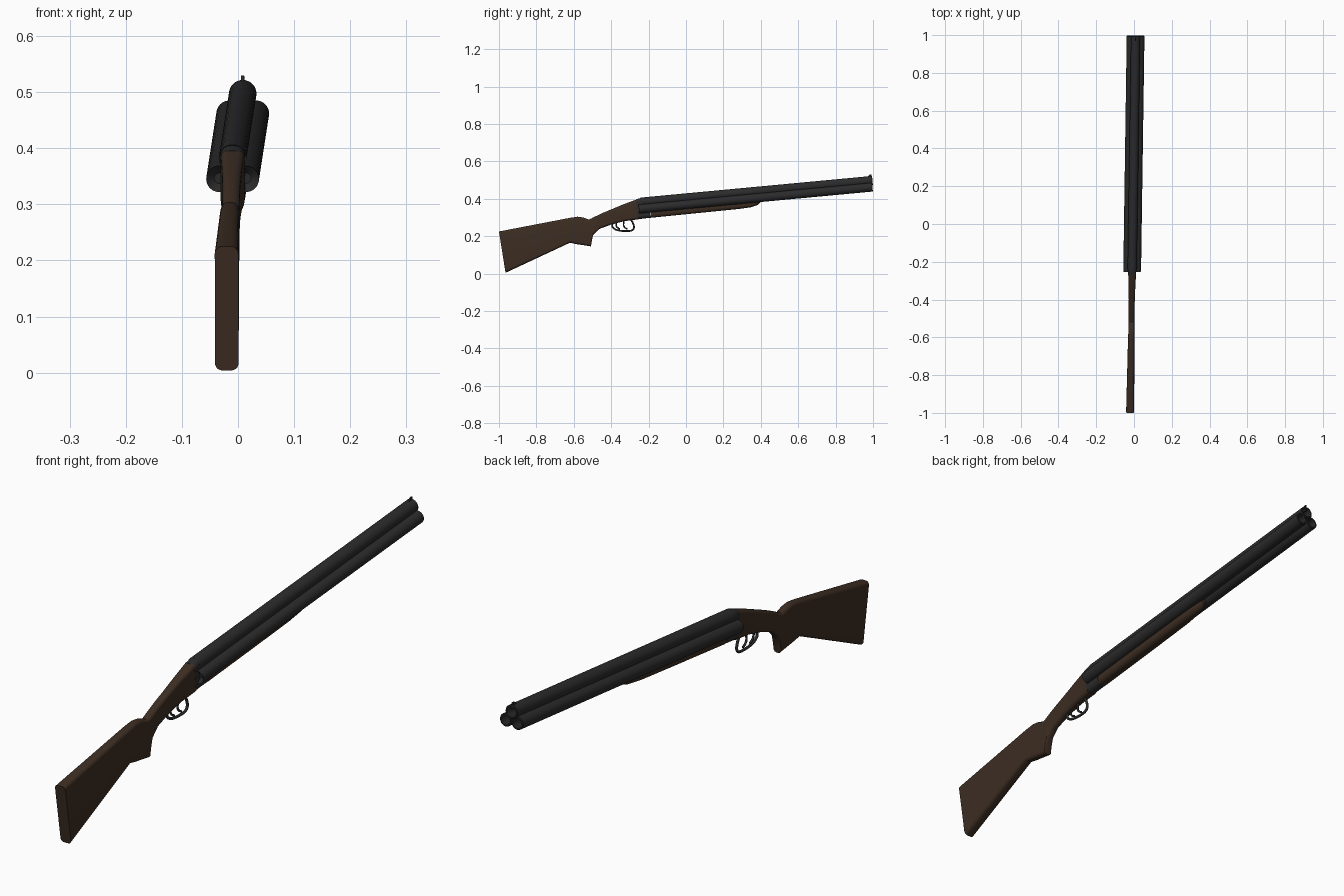
import bpy, bmesh
from math import sin, cos, pi, radians
from mathutils import Vector

if "Cube" in bpy.data.objects:
    bpy.data.objects.remove(bpy.data.objects["Cube"])


def material(name, rgb):
    m = bpy.data.materials.new(name)
    m.use_nodes = True
    m.diffuse_color = (*rgb, 1)
    m.node_tree.nodes["Principled BSDF"].inputs["Base Color"].default_value = (*rgb, 1)
    return m


WOOD = material("dark walnut", (0.045, 0.026, 0.016))
STEEL = material("blackened steel", (0.024, 0.024, 0.025))


def place(x, y, z):
    """The whole gun is turned slightly about the vertical."""
    return Vector((x + 0.0145 * y - 0.006, y, z))


def finish(obj, mat):
    obj.data.materials.append(mat)
    if obj.type == 'MESH':
        bpy.ops.object.select_all(action='DESELECT')
        obj.select_set(True)
        bpy.context.view_layer.objects.active = obj
        bpy.ops.object.shade_smooth_by_angle(angle=radians(35))
    return obj


def loft(name, rings, mat):
    """Skin a row of equal closed rings and cap both ends."""
    bm = bmesh.new()
    rows = [[bm.verts.new(place(*p)) for p in ring] for ring in rings]
    n = len(rows[0])
    for a, b in zip(rows, rows[1:]):
        for i in range(n):
            j = (i + 1) % n
            bm.faces.new((a[i], a[j], b[j], b[i]))
    bm.faces.new(rows[0])
    bm.faces.new(rows[-1])
    bmesh.ops.recalc_face_normals(bm, faces=bm.faces)
    mesh = bpy.data.meshes.new(name)
    bm.to_mesh(mesh)
    bm.free()
    obj = bpy.data.objects.new(name, mesh)
    bpy.context.collection.objects.link(obj)
    return finish(obj, mat)


def section(yt, zt, yb, zb, hw, radius):
    """Rounded rectangle standing between a top and a bottom point."""
    top, bottom = Vector((0, yt, zt)), Vector((0, yb, zb))
    height = (top - bottom).length
    up = (top - bottom) / height
    mid = (top + bottom) / 2
    r = min(radius, hw, height / 2)
    ring = []
    for corner, (sx, sz) in enumerate(((1, 1), (-1, 1), (-1, -1), (1, -1))):
        for k in range(6):
            a = (corner + k / 5) * pi / 2
            p = mid + up * (sz * (height / 2 - r) + r * sin(a))
            ring.append((sx * (hw - r * 0.999) + r * 0.998 * cos(a), p.y, p.z))
    return ring


# Shoulder stock with pistol grip and wrist
stock = [
    (-1.0, .225, -.965, .004, .021), (-.62, .298, -.62, .165, .017),
    (-.58, .304, -.585, .157, .016), (-.55, .300, -.55, .152, .016),
    (-.52, .289, -.508, .145, .0155), (-.507, .294, -.504, .172, .0155),
    (-.49, .303, -.497, .205, .0155), (-.45, .322, -.465, .238, .0155),
    (-.40, .343, -.40, .262, .016), (-.33, .372, -.33, .280, .018),
    (-.262, .397, -.255, .290, .021),
]
loft("stock", [section(*s, .013) for s in stock], WOOD)

# Steel receiver between stock and barrels
receiver = [
    (-.268, .396, -.258, .290, .0213), (-.240, .405, -.23, .294, .022),
    (-.20, .406, -.19, .298, .022),
]
loft("receiver", [section(*s, .018) for s in receiver], STEEL)

# Wooden fore-end under the barrels
fore_end = [
    (-.19, .35, -.19, .298, .022), (.10, .38, .10, .327, .022),
    (.28, .395, .28, .345, .021), (.35, .40, .35, .355, .019),
    (.385, .403, .385, .367, .016), (.40, .405, .40, .382, .012),
]
loft("fore_end", [section(*s, .016) for s in fore_end], WOOD)

# Three hollow barrels sharing one rising direction
AXIS = Vector((0, 1, .0935)).normalized()
UP = Vector((0, -AXIS.z, AXIS.y))


def barrel(name, x, z, rear, r):
    muzzle = Vector((x, .997, z))
    bore = r * .74
    length = (.997 - rear) / AXIS.y
    profile = [(-length + r * .6 * (1 - sin(a)), r * (.4 + .6 * cos(pi / 2 - a)))
               for a in (k * pi / 10 for k in range(6))]
    profile += [(-.002, r), (0, r - .002), (0, bore), (-.25, bore)]
    rings = []
    for t, rad in profile:
        c = muzzle + AXIS * t
        ring = []
        for k in range(32):
            a = k * pi / 16
            ring.append(c + UP * rad * sin(a) + Vector((rad * cos(a), 0, 0)))
        rings.append(ring)
    return loft(name, rings, STEEL)


barrel("top_barrel", 0, .4975, -.24, .0245)
for side, s in (("left", 1), ("right", -1)):
    barrel(side + "_barrel", s * .0235, .462, -.252, .0235)

# Front sight blade
loft("front_sight", [section(.972, .519, .972, .505, .003, .002),
                     section(.982, .530, .982, .505, .003, .002),
                     section(.992, .530, .992, .505, .003, .002)], STEEL)


def rod(name, points, thickness):
    curve = bpy.data.curves.new(name, 'CURVE')
    curve.dimensions = '3D'
    curve.bevel_depth = thickness
    curve.bevel_resolution = 3
    curve.use_fill_caps = True
    spline = curve.splines.new('NURBS')
    spline.points.add(len(points) - 1)
    for p, (y, z) in zip(spline.points, points):
        p.co = (*place(0, y, z), 1)
    spline.use_endpoint_u = True
    spline.order_u = 3
    obj = bpy.data.objects.new(name, curve)
    bpy.context.collection.objects.link(obj)
    return finish(obj, STEEL)


# Trigger guard loop and the triggers inside it
rod("trigger_guard", [(-.385, .280), (-.402, .255), (-.375, .232), (-.325, .226),
                      (-.280, .230), (-.277, .262), (-.295, .290)], .005)
for i, y in enumerate((-.365, -.325)):
    rod(f"trigger_{i + 1}", [(y - .005, .285), (y - .012, .262),
                             (y - .002, .244), (y + .012, .238)], .004)
